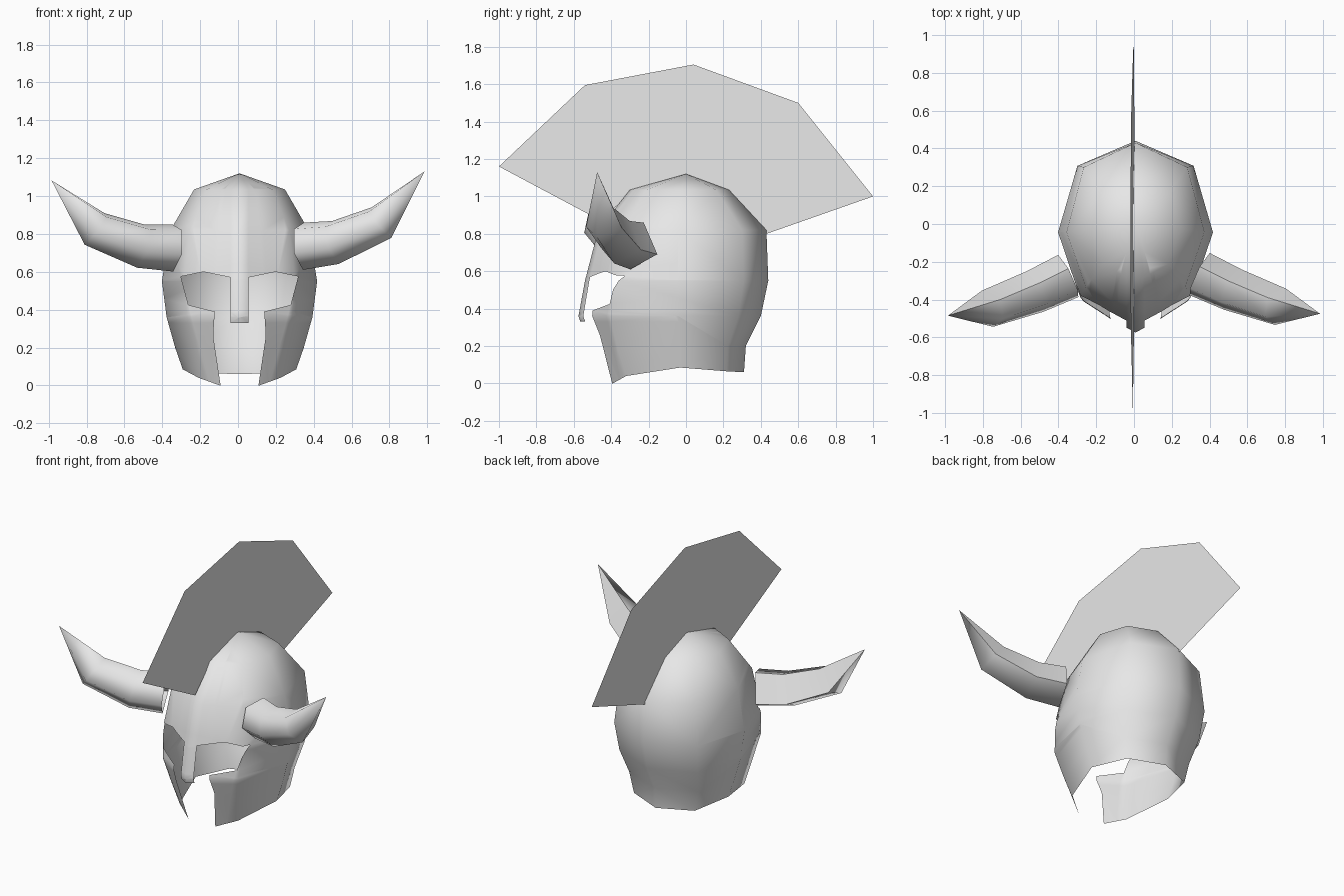
import bpy, bmesh, math
from mathutils import Vector

cube = bpy.data.objects.get("Cube")
if cube:
    bpy.data.objects.remove(cube, do_unlink=True)

grey = bpy.data.materials.new("plain grey")
grey.use_nodes = True
grey.diffuse_color = (0.8, 0.8, 0.8, 1)
grey.node_tree.nodes["Principled BSDF"].inputs["Base Color"].default_value = (0.8, 0.8, 0.8, 1)


def finish(bm, name, angle):
    """Turn a bmesh into a smooth-shaded object."""
    bmesh.ops.recalc_face_normals(bm, faces=bm.faces)
    mesh = bpy.data.meshes.new(name)
    bm.to_mesh(mesh)
    bm.free()
    mesh.materials.append(grey)
    obj = bpy.data.objects.new(name, mesh)
    bpy.context.collection.objects.link(obj)
    bpy.ops.object.select_all(action='DESELECT')
    obj.select_set(True)
    bpy.context.view_layer.objects.active = obj
    bpy.ops.object.shade_smooth_by_angle(angle=math.radians(angle))
    return obj


def cut_opening(bm, outline):
    """Cut a convex x-z outline through the front of the shell."""
    pts = [Vector((x, 0, z)) for x, z in outline]
    mid = sum(pts, Vector()) / len(pts)
    planes = []
    for a, b in zip(pts, pts[1:] + pts[:1]):
        normal = (b - a).cross(Vector((0, 1, 0))).normalized()
        if normal.dot(mid - a) > 0:
            normal = -normal
        planes.append((a, normal))
    for co, no in planes:
        faces = [f for f in bm.faces if f.calc_center_median().y < -0.2]
        geom = set(faces)
        for f in faces:
            geom.update(f.edges)
            geom.update(f.verts)
        bmesh.ops.bisect_plane(bm, geom=list(geom), plane_co=co, plane_no=no, dist=0.0005)
    inside = [f for f in bm.faces if f.calc_center_median().y < -0.2
              and all((f.calc_center_median() - co).dot(no) < 0 for co, no in planes)]
    bmesh.ops.delete(bm, geom=inside, context='FACES')


# Helmet shell: half sections as height, half width, back depth, front depth
sections = [(1.035, 0.24, 0.23, -0.30), (0.82, 0.365, 0.43, -0.47),
            (0.55, 0.41, 0.44, -0.54), (0.36, 0.385, 0.40, -0.575),
            (0.20, 0.34, 0.32, -0.52), (0.0, 0.30, 0.31, -0.45)]
across = [0, 0.75, 1, 0.72, 0.35, 0]
along = [1, 0.7, -0.1, 0.71, 0.87, 1]
rim = [0.06, 0.065, 0.085, 0.04, 0, 0]

bm = bmesh.new()
crown = bm.verts.new((0, 0, 1.12))
rows = []
for z, width, back, front in sections:
    row = []
    for i, (u, v) in enumerate(zip(across, along)):
        depth = back if i < 3 else front
        lift = rim[i] if z == 0 else 0
        row.append(bm.verts.new((u * width, v * depth, z + lift)))
    rows.append(row)
for a, b in zip(rows[0], rows[0][1:]):
    bm.faces.new((crown, a, b))
for upper, lower in zip(rows, rows[1:]):
    for i in range(len(across) - 1):
        bm.faces.new((upper[i], lower[i], lower[i + 1], upper[i + 1]))

# Eye opening, gap beside the nose guard, and mouth opening
cut_opening(bm, [(0.047, 0.57), (0.19, 0.6), (0.31, 0.575), (0.27, 0.425), (0.13, 0.39), (0.047, 0.39)])
cut_opening(bm, [(0.047, 0.33), (0.135, 0.33), (0.13, 0.39), (0.047, 0.4)])
cut_opening(bm, [(-0.1, -0.1), (0.085, -0.1), (0.10, 0), (0.14, 0.23), (0.135, 0.33), (-0.1, 0.33)])

shell = finish(bm, "helmet_shell", 60)
shell.location.x = 0.008
mirror = shell.modifiers.new("mirror", 'MIRROR')
mirror.use_clip = True


# Horns: five-sided rings along a bent path, ending in a point
def horn(name, side):
    path = [(0.345, -0.262, 0.735), (0.515, -0.342, 0.755), (0.758, -0.432, 0.86), (0.985, -0.475, 1.13)]
    radii = [0.13, 0.122, 0.105]
    corners = [75, 135, 195, 255, 340]
    centres = [Vector(p) for p in path]

    def place(p):
        if side > 0:
            return p
        return Vector((-p.x, p.y - 0.01, p.z - 0.06 * (p.x - 0.2)))

    bm = bmesh.new()
    rings = []
    for i, r in enumerate(radii):
        axis = (centres[i + 1] - centres[max(i - 1, 0)]).normalized()
        back = Vector((0, 0, 1)).cross(axis).normalized()
        up = axis.cross(back)
        rings.append([bm.verts.new(place(centres[i] + r * (back * math.cos(math.radians(t))
                                                           + up * math.sin(math.radians(t)))))
                      for t in corners])
    tip = bm.verts.new(place(centres[-1]))
    n = len(corners)
    for i in range(n):
        j = (i + 1) % n
        for a, b in zip(rings, rings[1:]):
            bm.faces.new((a[i], a[j], b[j], b[i]))
        bm.faces.new((rings[-1][i], rings[-1][j], tip))
    finish(bm, name, 75)


horn("left_horn", 1)
horn("right_horn", -1)

# Crest: a flat fan standing on the crown, leaning very slightly
fan = [(-1, 1.16), (-0.54, 1.595), (0.04, 1.705), (0.6, 1.5), (1, 1.0), (0.43, 0.8),
       (0.225, 1.02), (0, 1.11), (-0.29, 1.025), (-0.455, 0.87)]
bm = bmesh.new()
bm.faces.new([bm.verts.new((-0.025 * (z - 0.92), y, z)) for y, z in fan])
finish(bm, "crest", 30)
